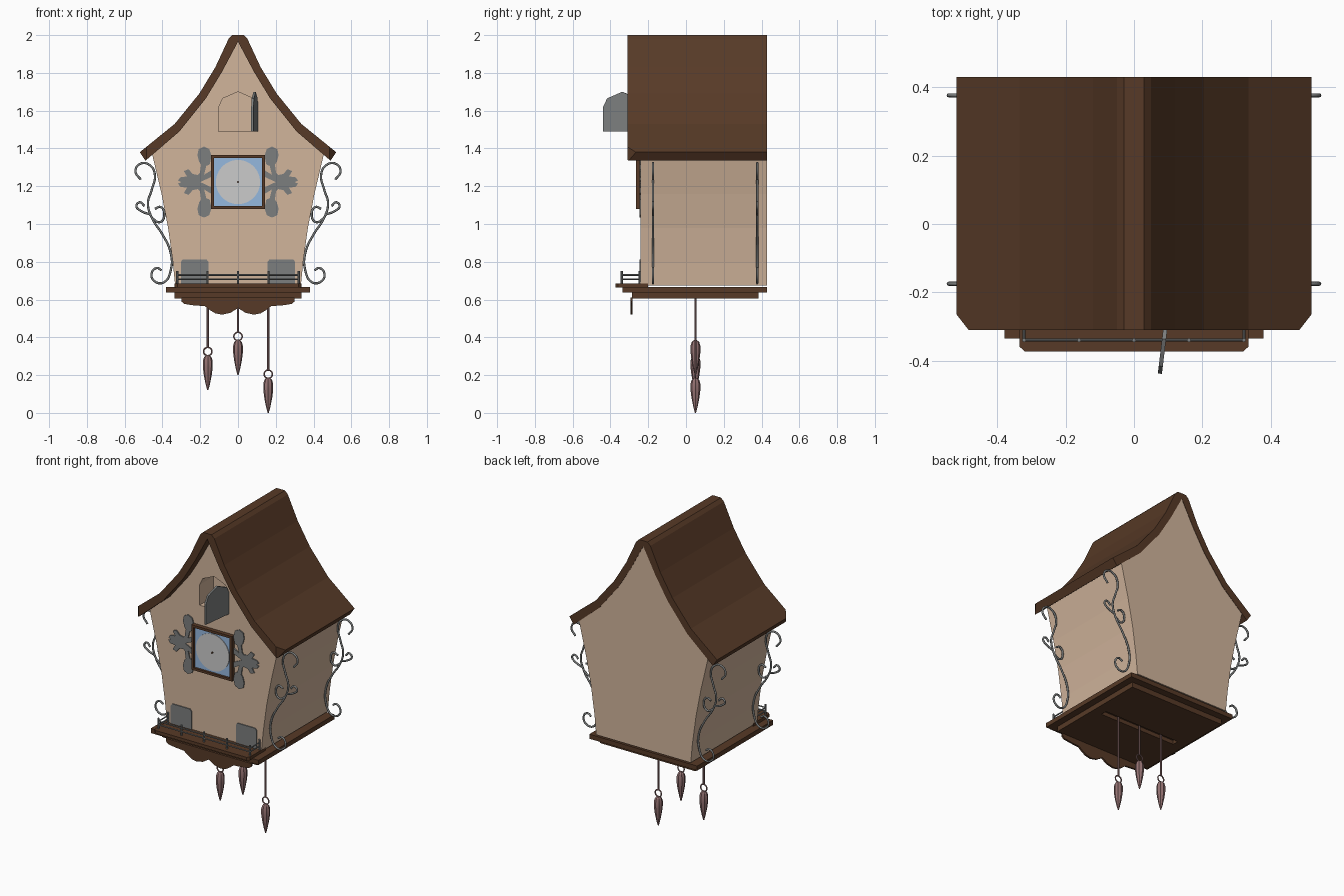
import bpy, bmesh
from math import sin, cos, pi
from mathutils import Vector

if "Cube" in bpy.data.objects:
    bpy.data.objects.remove(bpy.data.objects["Cube"])


def material(name, rgb):
    m = bpy.data.materials.new(name)
    m.diffuse_color = (*rgb, 1)
    m.use_nodes = True
    m.node_tree.nodes["Principled BSDF"].inputs["Base Color"].default_value = m.diffuse_color
    return m


BROWN = material("dark_wood", (0.095, 0.042, 0.02))
TAN = material("pale_wood", (0.64, 0.46, 0.33))
BLUE = material("blue_panel", (0.3, 0.48, 0.74))
IRON = material("grey_iron", (0.2, 0.21, 0.21))
PALE = material("dial_grey", (0.6, 0.6, 0.6))
COPPER = material("weight_copper", (0.3, 0.17, 0.17))


def finish(name, bm, mat, smooth=False):
    bmesh.ops.recalc_face_normals(bm, faces=bm.faces)
    me = bpy.data.meshes.new(name)
    bm.to_mesh(me)
    bm.free()
    ob = bpy.data.objects.new(name, me)
    bpy.context.collection.objects.link(ob)
    if mat:
        me.materials.append(mat)
    if smooth:
        for o in bpy.context.selected_objects:
            o.select_set(False)
        ob.select_set(True)
        bpy.context.view_layer.objects.active = ob
        bpy.ops.object.shade_smooth_by_angle()
    return ob


def prism_bm(bm, pts, a, b, axis="y"):
    """Extrude a 2D outline: xz outline along y, or xy outline along z."""
    place = (lambda p, t: (p[0], t, p[1])) if axis == "y" else (lambda p, t: (p[0], p[1], t))
    lo = [bm.verts.new(place(p, a)) for p in pts]
    hi = [bm.verts.new(place(p, b)) for p in pts]
    n = len(pts)
    bm.faces.new(lo)
    bm.faces.new(hi[::-1])
    for i in range(n):
        j = (i + 1) % n
        bm.faces.new((lo[i], hi[i], hi[j], lo[j]))


def prism(name, pts, a, b, mat, axis="y"):
    bm = bmesh.new()
    prism_bm(bm, pts, a, b, axis)
    return finish(name, bm, mat)


def rect(x0, x1, y0, y1):
    return [(x0, y0), (x1, y0), (x1, y1), (x0, y1)]


def box(name, x, y, z, mat):
    return prism(name, rect(*x, *y), z[0], z[1], mat, "z")


def mirrored(half):
    """Close a right-hand half outline over x = 0."""
    return half + [(-x, z) for x, z in reversed(half) if x > 1e-6]


def cut(ob, cutter):
    mod = ob.modifiers.new("cut", "BOOLEAN")
    mod.operation = "DIFFERENCE"
    mod.solver = "EXACT"
    mod.object = cutter
    bpy.context.view_layer.objects.active = ob
    bpy.ops.object.modifier_apply(modifier=mod.name)
    bpy.data.objects.remove(cutter)


def rod(bm, p, q, r, seg=8):
    p, q = Vector(p), Vector(q)
    d = q - p
    mat = d.to_track_quat("Z", "Y").to_matrix().to_4x4()
    mat.translation = (p + q) / 2
    bmesh.ops.create_cone(bm, cap_ends=True, segments=seg, radius1=r, radius2=r,
                          depth=d.length, matrix=mat)


# roof: swept gable with clipped front corners
outer = [(0.03, 2.0), (0.05, 1.98), (0.12, 1.83), (0.205, 1.69), (0.335, 1.53), (0.52, 1.38)]
inner = [(0.49, 1.335), (0.31, 1.49), (0.17, 1.665), (0.085, 1.805), (0, 1.965)]
bm = bmesh.new()
prism_bm(bm, mirrored(outer + inner), -0.31, 0.43)
for s in (1, -1):
    bmesh.ops.bisect_plane(bm, geom=bm.verts[:] + bm.edges[:] + bm.faces[:],
                           plane_co=(s * 0.52, -0.265, 0),
                           plane_no=(s * 0.045, -0.035, 0), clear_outer=True)
    bmesh.ops.holes_fill(bm, edges=[e for e in bm.edges if e.is_boundary], sides=0)
finish("roof", bm, BROWN)

# house body with flared walls
wall = [(0.333, 0.675), (0.345, 0.8), (0.37, 0.98), (0.405, 1.16), (0.455, 1.372)]
body = prism("house_body", mirrored(wall + [(x, z + 0.005) for x, z in inner[1:]]),
             -0.24, 0.428, TAN)

# bird doorway and open door
arch = [(-0.102, 1.49), (0.102, 1.49), (0.102, 1.62), (0.08, 1.665), (0, 1.70),
        (-0.08, 1.665), (-0.102, 1.62)]
cut(body, prism("doorway_cutter", arch, -0.3, -0.1, TAN))
door = prism("bird_door", [(x - 0.1, z) for x, z in arch], -0.006, 0.006, IRON)
door.location = (0.1, -0.238, 0)
door.rotation_euler = (0, 0, pi / 2 - 0.12)

# base boards and balcony floor
box("base_board", (-0.38, 0.38), (-0.335, 0.43), (0.638, 0.667), BROWN)
lower = box("lower_board", (-0.336, 0.336), (-0.285, 0.385), (0.605, 0.64), BROWN)
cut(lower, box("slot_cutter", (-0.27, 0.27), (0.03, 0.07), (0.55, 0.63), BROWN))
prism("balcony_floor", [(-0.335, -0.2), (-0.335, -0.36), (-0.32, -0.373), (0.32, -0.373),
                        (0.335, -0.36), (0.335, -0.2)], 0.665, 0.685, BROWN, "z")

# scalloped apron under the front
prism("scalloped_apron", mirrored([(0.30, 0.61), (0.30, 0.59), (0.285, 0.577), (0.24, 0.57),
      (0.175, 0.565), (0.15, 0.545), (0.12, 0.527), (0.085, 0.52), (0.04, 0.53), (0, 0.555)]),
      -0.295, -0.283, BROWN)

# balcony railing
bm = bmesh.new()
for i in range(5):
    x = -0.322 + i * 0.161
    rod(bm, (x, -0.34, 0.68), (x, -0.34, 0.75), 0.006)
for z in (0.708, 0.73):
    rod(bm, (-0.322, -0.34, z), (0.322, -0.34, z), 0.004)
    for x in (-0.322, 0.322):
        rod(bm, (x, -0.34, z), (x, -0.235, z), 0.004)
for x in (-0.322, 0.322):
    rod(bm, (x, -0.245, 0.68), (x, -0.245, 0.75), 0.006)
finish("balcony_railing", bm, IRON, True)

# small lower panels
for side, s in (("left", -1), ("right", 1)):
    prism("lower_panel_" + side, [(s * x, z) for x, z in
          [(0.157, 0.68), (0.302, 0.68), (0.302, 0.80), (0.292, 0.813), (0.167, 0.813),
           (0.157, 0.80)]], -0.246, -0.235, IRON)

# clock: frame, panel, dial, pin
ZC = 1.222
frame = prism("clock_frame", rect(-0.143, 0.143, ZC - 0.143, ZC + 0.143), -0.266, -0.235, BROWN)
cut(frame, prism("frame_cutter", rect(-0.128, 0.128, ZC - 0.128, ZC + 0.128), -0.3, -0.2, BROWN))
prism("clock_panel", rect(-0.13, 0.13, ZC - 0.13, ZC + 0.13), -0.252, -0.235, BLUE)


def disc(r, n):
    return [(r * cos(2 * pi * i / n), ZC + r * sin(2 * pi * i / n)) for i in range(n)]


prism("clock_dial", disc(0.117, 48), -0.256, -0.245, PALE)
prism("dial_pin", disc(0.005, 12), -0.264, -0.25, BROWN)

# carved leaves around the clock, one quarter mirrored both ways
leaf_parts = [
    [(0.15, 1.315), (0.14, 1.36), (0.152, 1.397), (0.18, 1.41), (0.208, 1.397),
     (0.215, 1.365), (0.206, 1.33), (0.185, 1.30)],
    [(0.165, 1.32), (0.195, 1.315), (0.202, 1.27), (0.235, 1.235), (0.21, 1.225), (0.18, 1.26)],
    [(0.14, 1.285), (0.14, 1.25), (0.20, ZC), (0.215, 1.24)],
    [(0.20, ZC), (0.208, 1.258), (0.24, 1.265), (0.262, 1.29), (0.287, 1.28), (0.27, 1.252),
     (0.305, 1.247), (0.318, 1.23), (0.30, ZC)]]
bm = bmesh.new()
for sx in (1, -1):
    for sz in (1, -1):
        for part in leaf_parts:
            prism_bm(bm, [(sx * x, ZC + sz * (z - ZC)) for x, z in part], -0.247, -0.236)
finish("clock_leaves", bm, IRON)

# wrought side scrolls
scroll_paths = [
    [(.515, 1.235), (.543, 1.28), (.515, 1.32), (.465, 1.31), (.44, 1.26), (.457, 1.18),
     (.477, 1.11), (.455, 1.03), (.40, .945), (.357, .85), (.355, .76), (.395, .69),
     (.445, .70), (.457, .74), (.43, .767), (.405, .755)],
    [(.455, 1.03), (.412, 1.01), (.39, 1.05), (.41, 1.09), (.44, 1.08)],
    [(.465, 1.05), (.515, 1.07), (.538, 1.095), (.52, 1.115), (.495, 1.095)]]
for side, s in (("left", -1), ("right", 1)):
    for end, y in (("front", -0.175), ("back", 0.377)):
        name = f"scroll_{side}_{end}"
        cu = bpy.data.curves.new(name, "CURVE")
        cu.dimensions = "3D"
        cu.bevel_depth = 0.006
        cu.bevel_resolution = 2
        cu.use_fill_caps = True
        cu.resolution_u = 6
        for path in scroll_paths:
            sp = cu.splines.new("BEZIER")
            sp.bezier_points.add(len(path) - 1)
            for bp, (x, z) in zip(sp.bezier_points, path):
                bp.co = (s * x, y, z)
                bp.handle_left_type = bp.handle_right_type = "AUTO"
        cu.materials.append(IRON)
        ob = bpy.data.objects.new(name, cu)
        bpy.context.collection.objects.link(ob)
        for o in bpy.context.selected_objects:
            o.select_set(False)
        ob.select_set(True)
        bpy.context.view_layer.objects.active = ob
        bpy.ops.object.convert(target="MESH")

# hanging cone weights: chain, ring, lobed cone
cone = [(0, 0.003), (0.03, 0.011), (0.08, 0.021), (0.12, 0.026), (0.155, 0.026),
        (0.175, 0.02), (0.185, 0.008)]
YW, N = 0.05, 16
for label, x, z0 in (("left", -0.16, 0.12), ("middle", 0, 0.2), ("right", 0.16, 0.0)):
    bm = bmesh.new()
    rings = []
    for h, r in cone:
        ring = []
        for i in range(N):
            a, k = 2 * pi * i / N, r * (1 if i % 2 == 0 else 0.84)
            ring.append(bm.verts.new((x + k * cos(a), YW + k * sin(a), z0 + h)))
        rings.append(ring)
    for r0, r1 in zip(rings, rings[1:]):
        for i in range(N):
            bm.faces.new((r0[i], r0[(i + 1) % N], r1[(i + 1) % N], r1[i]))
    bm.faces.new(rings[0][::-1])
    bm.faces.new(rings[-1])
    rod(bm, (x, YW, z0 + 0.228), (x, YW, 0.632), 0.006)
    finish("weight_" + label, bm, COPPER, True)
    bpy.ops.mesh.primitive_torus_add(location=(x, YW, z0 + 0.205), rotation=(pi / 2, 0, 0),
                                     major_radius=0.022, minor_radius=0.004,
                                     major_segments=20, minor_segments=8)
    bpy.context.object.name = "weight_ring_" + label
    bpy.context.object.data.materials.append(COPPER)
    bpy.ops.object.shade_smooth_by_angle()
